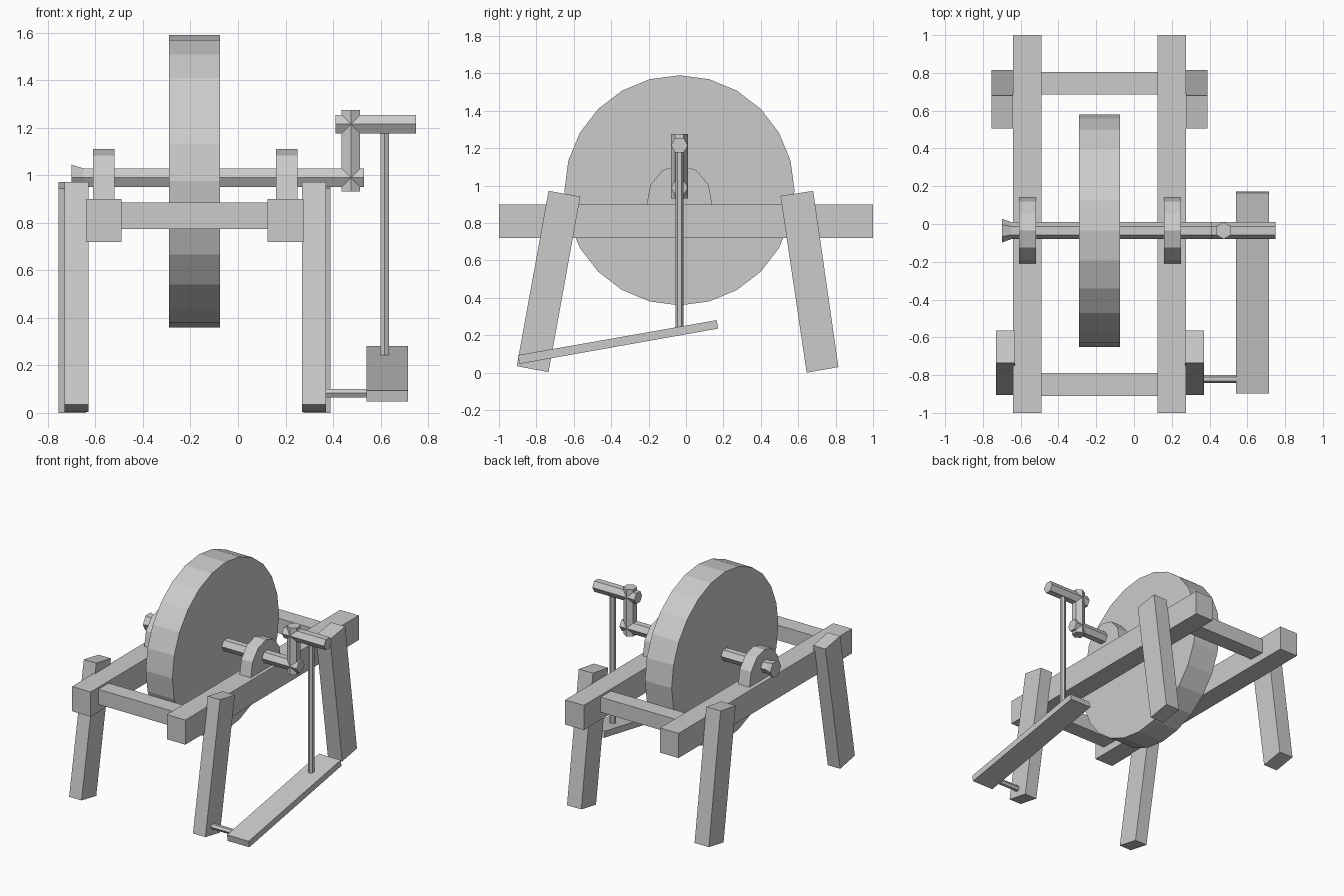
import bpy
from math import cos, sin, pi

if "Cube" in bpy.data.objects:
    bpy.data.objects.remove(bpy.data.objects["Cube"])

def loft(name, rings):
    """Skin a list of equal-length closed rings and cap both ends."""
    n = len(rings[0])
    verts = [p for ring in rings for p in ring]
    faces = [tuple(range(n))[::-1], tuple(range(len(verts) - n, len(verts)))]
    for k in range(len(rings) - 1):
        for i in range(n):
            j = (i + 1) % n
            faces.append((k * n + i, k * n + j, (k + 1) * n + j, (k + 1) * n + i))
    mesh = bpy.data.meshes.new(name)
    mesh.from_pydata(verts, [], faces)
    obj = bpy.data.objects.new(name, mesh)
    bpy.context.collection.objects.link(obj)
    return obj

def slab(name, profile, x0, x1):
    """Extrude a counter-clockwise (y, z) profile along x."""
    return loft(name, [[(x, y, z) for y, z in profile] for x in (x0, x1)])

def box(name, x0, x1, y0, y1, z0, z1):
    return slab(name, [(y0, z0), (y1, z0), (y1, z1), (y0, z1)], x0, x1)

def bar_x(name, y, z, stations, sides=6):
    """Round bar along x through (x, radius) stations."""
    angles = [2 * pi * i / sides for i in range(sides)]
    return loft(name, [[(x, y + r * cos(a), z + r * sin(a)) for a in angles]
                       for x, r in stations])

def bar_z(name, x, y, r, z0, z1):
    angles = [pi / 2 + pi * i / 3 for i in range(6)]
    return loft(name, [[(x + r * cos(a), y + r * sin(a), z) for a in angles]
                       for z in (z0, z1)])

CY = -0.035   # y of the axle line

# Legs, rails and bearings, left and right
front_leg = [(-0.905, 0.035), (-0.735, 0.003), (-0.565, 0.942), (-0.735, 0.972)]
back_leg = [(0.645, 0.0), (0.815, 0.03), (0.68, 0.972), (0.505, 0.945)]
bearing = [(CY - 0.175, 0.90), (CY + 0.175, 0.90), (CY + 0.155, 1.005),
           (CY + 0.09, 1.083), (CY, 1.11), (CY - 0.09, 1.083), (CY - 0.155, 1.005)]
for side, rail, front, back, hub in (
        ("left", -0.64, -0.73, -0.755, -0.61),
        ("right", 0.125, 0.27, 0.275, 0.16)):
    box(side + "_rail", rail, rail + 0.15, -1, 1, 0.72, 0.90)
    slab(side + "_front_leg", front_leg, front, front + 0.10)
    slab(side + "_back_leg", back_leg, back, back + 0.115)
    slab(side + "_bearing", bearing, hub, hub + 0.09)

# Cross bars between the rails
for name, y in (("front_cross_bar", -0.91), ("back_cross_bar", 0.685)):
    box(name, -0.50, 0.135, y, y + 0.12, 0.775, 0.885)

# Grinding wheel and axle with flared end
bar_x("grindstone", CY, 0.975, [(-0.29, 0.615), (-0.075, 0.615)], 24)
bar_x("axle", CY, 0.99, [(-0.70, 0.063), (-0.65, 0.045), (0.53, 0.045)])

# Crank and handle
bar_z("crank_arm", 0.475, CY, 0.045, 0.932, 1.275)
bar_x("crank_handle", CY, 1.215, [(0.41, 0.045), (0.75, 0.045)])

# Treadle linkage
bar_z("connecting_rod", 0.617, CY, 0.021, 0.24, 1.20)
slab("treadle", [(-0.89, 0.047), (0.172, 0.236), (0.164, 0.281), (-0.898, 0.094)],
     0.54, 0.715)
bar_x("treadle_pivot", -0.82, 0.083, [(0.35, 0.021), (0.56, 0.021)])
